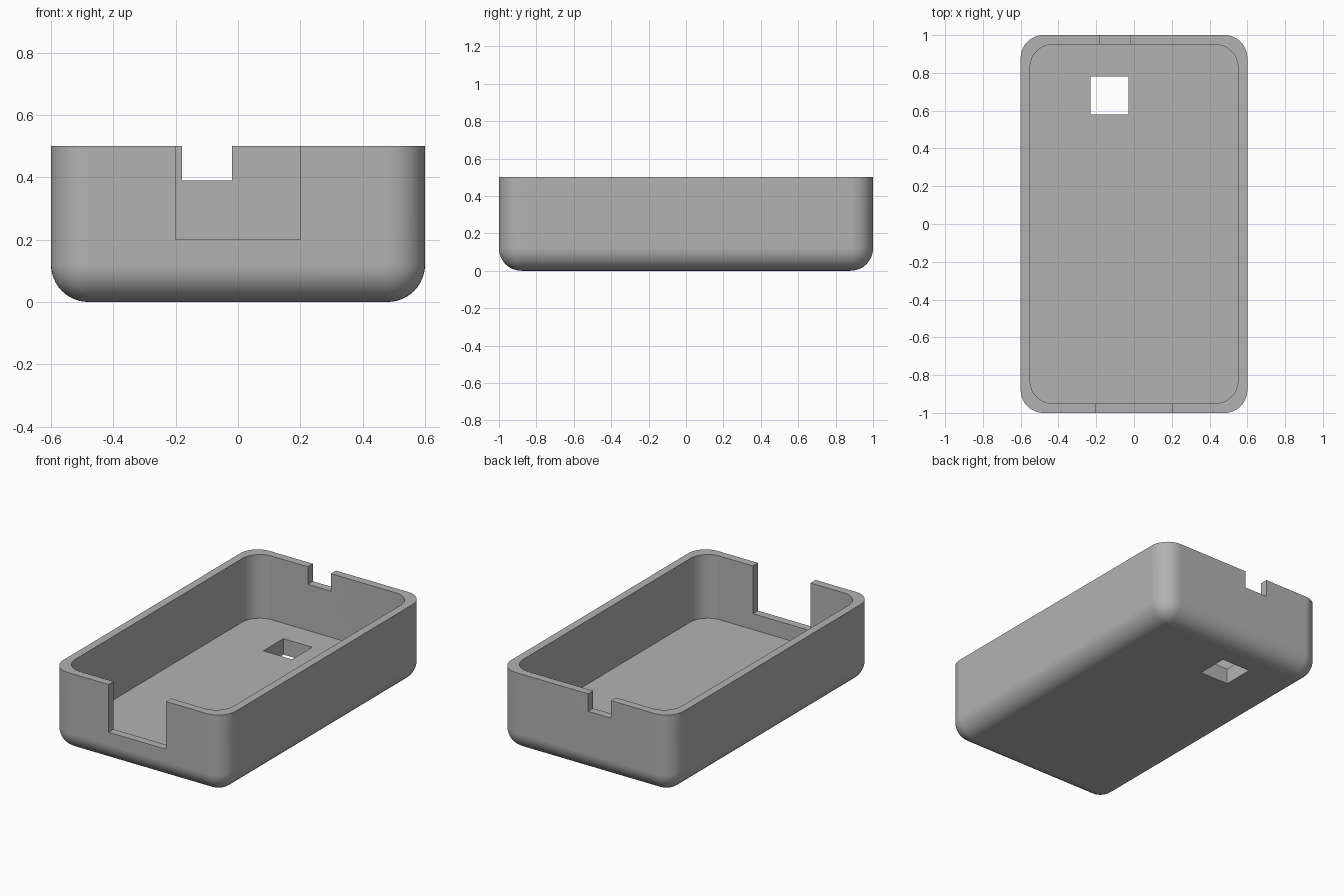
import bpy, bmesh, math
from mathutils import Vector

default = bpy.data.objects.get("Cube")
if default:
    bpy.data.objects.remove(default, do_unlink=True)

WALL, FLOOR, HEIGHT, RADIUS = 0.05, 0.10, 0.50, 0.12

grey = bpy.data.materials.new("plain grey")
grey.use_nodes = True
colour = (0.45, 0.45, 0.45, 1)
grey.diffuse_color = colour
grey.node_tree.nodes["Principled BSDF"].inputs["Base Color"].default_value = colour


def box(name, low, high, radius=0, round_bottom=False):
    """Box between two corners, with optional rounded uprights and underside."""
    low, high = Vector(low), Vector(high)
    bm = bmesh.new()
    bmesh.ops.create_cube(bm, size=1)
    for v in bm.verts:
        v.co = (low + high) / 2 + v.co * (high - low)
    if radius:
        edges = []
        for e in bm.edges:
            a, b = (v.co.z for v in e.verts)
            if abs(a - b) > 0.01 or (round_bottom and a < low.z + 0.01):
                edges.append(e)
        bmesh.ops.bevel(bm, geom=edges, offset=radius, segments=12,
                        profile=0.5, affect='EDGES')
    mesh = bpy.data.meshes.new(name)
    bm.to_mesh(mesh)
    bm.free()
    mesh.materials.append(grey)
    obj = bpy.data.objects.new(name, mesh)
    bpy.context.collection.objects.link(obj)
    return obj


# Outer shell with soft corners and underside
tray = box("open_case", (-0.6, -1, 0), (0.6, 1, HEIGHT), RADIUS, True)

# Cavity, wall notches and floor opening
cutters = [
    box("cavity_cutter", (-0.6 + WALL, -1 + WALL, FLOOR), (0.6 - WALL, 1 - WALL, 0.8), RADIUS),
    box("front_notch_cutter", (-0.2, -1.1, 0.2), (0.2, -0.9, 0.7)),
    box("back_notch_cutter", (-0.18, 0.9, 0.39), (-0.02, 1.1, 0.7)),
    box("floor_hole_cutter", (-0.23, 0.58, -0.1), (-0.03, 0.78, 0.3)),
]
bpy.context.view_layer.objects.active = tray
for cutter in cutters:
    cutter.hide_render = True
    mod = tray.modifiers.new(cutter.name, 'BOOLEAN')
    mod.operation = 'DIFFERENCE'
    mod.solver = 'EXACT'
    mod.object = cutter
    bpy.ops.object.modifier_apply(modifier=mod.name)
    bpy.data.objects.remove(cutter, do_unlink=True)

# Smooth fillets, crisp rims, flat walls
bpy.ops.object.select_all(action='DESELECT')
tray.select_set(True)
bpy.ops.object.shade_smooth_by_angle(angle=math.radians(30))
weighted = tray.modifiers.new("flat_walls", 'WEIGHTED_NORMAL')
weighted.keep_sharp = True
